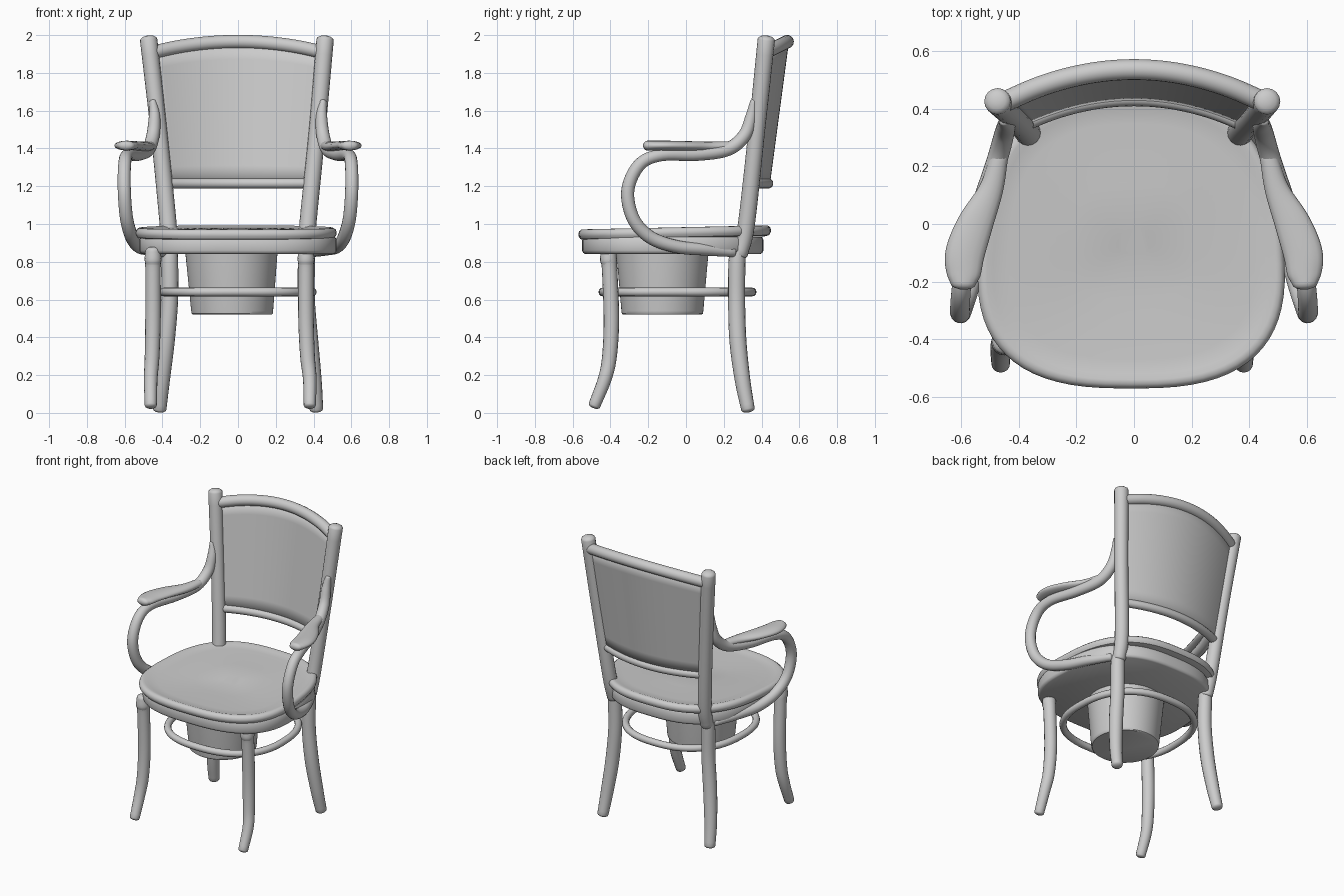
import bpy, bmesh, math
from mathutils import Vector, Quaternion

if "Cube" in bpy.data.objects:
    bpy.data.objects.remove(bpy.data.objects["Cube"])

grey = bpy.data.materials.new("plain grey")
grey.use_nodes = True
grey.diffuse_color = (0.6, 0.6, 0.6, 1)
grey.node_tree.nodes["Principled BSDF"].inputs["Base Color"].default_value = (0.6, 0.6, 0.6, 1)


def finish(name, bm, angle=50):
    """Turn a bmesh into a smooth-shaded object."""
    bmesh.ops.recalc_face_normals(bm, faces=bm.faces)
    mesh = bpy.data.meshes.new(name)
    bm.to_mesh(mesh)
    bm.free()
    mesh.materials.append(grey)
    obj = bpy.data.objects.new(name, mesh)
    bpy.context.collection.objects.link(obj)
    bpy.ops.object.select_all(action="DESELECT")
    obj.select_set(True)
    bpy.context.view_layer.objects.active = obj
    bpy.ops.object.shade_smooth_by_angle(angle=math.radians(angle))
    return obj


def loft(name, rings, angle=50):
    """Skin a list of closed rings and cap both ends."""
    bm = bmesh.new()
    loops = [[bm.verts.new(p) for p in ring] for ring in rings]
    n = len(loops[0])
    for a, b in zip(loops, loops[1:]):
        for i in range(n):
            j = (i + 1) % n
            bm.faces.new((a[i], a[j], b[j], b[i]))
    bm.faces.new(loops[0])
    bm.faces.new(loops[-1])
    return finish(name, bm, angle)


def spline(points, steps=6):
    """Catmull-Rom resampling of (x, y, z, radius) points."""
    p = [Vector(q) for q in points]
    p = [2 * p[0] - p[1]] + p + [2 * p[-1] - p[-2]]
    out = []
    for a, b, c, d in zip(p, p[1:], p[2:], p[3:]):
        for k in range(steps):
            t = k / steps
            out.append(0.5 * (2 * b + (c - a) * t + (2 * a - 5 * b + 4 * c - d) * t * t
                              + (3 * b - a - 3 * c + d) * t ** 3))
    return out + [p[-2]]


def rod(name, points, flat=None, sides=16):
    """Sweep a round (or flattened to a fixed half height) section with rounded ends."""
    path = spline(points)
    pos = [q.to_3d() for q in path]
    rad = [q[3] for q in path]
    tan = [(pos[min(i + 1, len(pos) - 1)] - pos[max(i - 1, 0)]).normalized() for i in range(len(pos))]
    side = tan[0].cross(Vector((0, 0, 1)) if abs(tan[0].z) < 0.9 else Vector((0, 1, 0))).normalized()
    frames = []
    for i, t in enumerate(tan):
        if i:
            side = tan[i - 1].rotation_difference(t) @ side
        frames.append((pos[i], t, side.copy(), t.cross(side), rad[i], 1))
    caps = [math.radians(a) for a in (25, 50, 75)]
    c, t, s, u, r, _ = frames[0]
    head = [(c - t * r * (math.sin(a) - 1) * 1 - t * r, t, s, u, r, math.cos(a)) for a in reversed(caps)]
    head = [(c - t * (r * 0.5 * math.sin(a)), t, s, u, r, math.cos(a)) for a in reversed(caps)]
    c, t, s, u, r, _ = frames[-1]
    tail = [(c + t * (r * 0.5 * math.sin(a)), t, s, u, r, math.cos(a)) for a in caps]
    rings = []
    for c, t, s, u, r, k in head + frames + tail:
        h = flat or r
        rings.append([c + s * (r * k * math.cos(w)) + u * (h * k * math.sin(w))
                      for w in (2 * math.pi * i / sides for i in range(sides))])
    return loft(name, rings, 60)


def outline(a, b, cx, cy, n=2.7, taper=0.16, count=72):
    """Rounded-square plan shape, wider towards the front."""
    pts = []
    for i in range(count):
        w = 2 * math.pi * i / count
        c, s = math.cos(w), math.sin(w)
        y = cy + b * math.copysign(abs(s) ** (2 / n), s)
        x = a * math.copysign(abs(c) ** (2 / n), c) * (1 - taper * (y + 0.1))
        pts.append((cx + x, y))
    return pts


def slab(name, plan, cy, profile, tilt=0.0):
    """Stack scaled copies of a plan shape; profile holds (scale, height)."""
    return loft(name, [[(x * k, cy + (y - cy) * k, z + tilt * (y - cy)) for x, y in plan]
                       for k, z in profile], 40)


# Seat: rounded lid over a plain bentwood frame
slab("seat_lid", outline(0.53, 0.51, -0.01, -0.06), -0.06,
     [(0.94, 0.925), (0.98, 0.931), (0.997, 0.945), (1, 0.957), (0.993, 0.971), (0.97, 0.981),
      (0.94, 0.982), (0.9, 0.975), (0.8, 0.972), (0.4, 0.968), (0.1, 0.967)], 0.02)
slab("seat_frame", outline(0.52, 0.48, 0, -0.07), -0.07,
     [(0.97, 0.842), (0.99, 0.848), (1, 0.86), (1, 0.915), (0.985, 0.93)])

# Bucket below the seat
slab("bucket", [(x - 0.035, y) for x, y in outline(0.245, 0.245, 0, -0.125, 2, 0)], -0.125,
     [(0.85, 0.52), (0.875, 0.525), (0.885, 0.54), (1, 0.86)])

# Stretcher ring joining the legs
ring_bm = bmesh.new()
plan = outline(0.395, 0.395, 0, -0.045, 2.4, 0.08)
loops = []
for i, (x, y) in enumerate(plan):
    nx, ny = plan[(i + 1) % len(plan)]
    px, py = plan[i - 1]
    out = Vector((ny - py, px - nx, 0)).normalized()
    loops.append([ring_bm.verts.new(Vector((x, y, 0.64)) + out * 0.023 * math.cos(w)
                                    + Vector((0, 0, 0.023 * math.sin(w))))
                  for w in (math.pi * k / 6 for k in range(12))])
for i, a in enumerate(loops):
    b = loops[(i + 1) % len(loops)]
    for k in range(12):
        ring_bm.faces.new((a[k], a[(k + 1) % 12], b[(k + 1) % 12], b[k]))
finish("stretcher_ring", ring_bm)

# Front legs, each with its own stance
for label, x in (("right", -0.45), ("left", 0.36)):
    out = -0.012 if x < 0 else 0.02
    rod(label + "_front_leg", [(x, -0.41, 0.86, 0.04), (x, -0.41, 0.81, 0.045), (x, -0.405, 0.77, 0.041),
                               (x, -0.395, 0.5, 0.041), (x + out * 0.4, -0.405, 0.3, 0.039),
                               (x + out, -0.43, 0.18, 0.036), (x + out, -0.485, 0.04, 0.032)])

# Parts that come in pairs
for label, m in (("right", -1), ("left", 1)):
    rod(label + "_back_post", [(m * 0.467 - 0.006, 0.425, 1.975, 0.046), (m * 0.42, 0.375, 1.5, 0.044),
                               (m * 0.37, 0.32, 1.0, 0.045), (m * 0.362, 0.285, 0.84, 0.042)])
    rod(label + "_rear_leg", [(m * 0.362, 0.278, 0.87, 0.04), (m * 0.362, 0.27, 0.8, 0.045),
                              (m * 0.362, 0.268, 0.6, 0.045), (m * 0.38, 0.275, 0.38, 0.045),
                              (m * 0.402, 0.3, 0.17, 0.041), (m * 0.415, 0.328, 0.02, 0.036)])
    rod(label + "_arm_loop", [(m * 0.45, 0.358, 1.65, 0.018), (m * 0.442, 0.345, 1.57, 0.03),
                              (m * 0.45, 0.31, 1.47, 0.035), (m * 0.475, 0.22, 1.395, 0.036),
                              (m * 0.53, 0.06, 1.368, 0.034), (m * 0.585, -0.13, 1.365, 0.033),
                              (m * 0.6, -0.245, 1.315, 0.034), (m * 0.602, -0.308, 1.18, 0.035),
                              (m * 0.59, -0.28, 1.03, 0.035), (m * 0.562, -0.19, 0.93, 0.035),
                              (m * 0.525, -0.05, 0.88, 0.034), (m * 0.47, 0.1, 0.865, 0.032),
                              (m * 0.4, 0.25, 0.85, 0.025)])
    rod(label + "_armrest", [(m * 0.465, 0.24, 1.412, 0.03), (m * 0.495, 0.12, 1.41, 0.042),
                             (m * 0.55, 0, 1.413, 0.062), (m * 0.585, -0.1, 1.415, 0.068),
                             (m * 0.59, -0.17, 1.415, 0.06), (m * 0.592, -0.205, 1.415, 0.045)], flat=0.026)


# Bowed back rest: crest rail, lower rail and thin panel between them
def bow(s, half, y, depth, z, rise):
    k = 1 - s * s
    return Vector((s * half, y + depth * k, z + rise * k))


def crest(s):
    return bow(s, 0.445, 0.425, 0.11, 1.91, 0.055)


def lower(s):
    return bow(s, 0.375, 0.35, 0.085, 1.215, 0.0)


steps = [i / 4 - 1 for i in range(9)]
rod("crest_rail", [(*crest(s), 0.036) for s in steps])
rod("lower_rail", [(*lower(s), 0.027) for s in steps])

panel_bm = bmesh.new()
grid = [[panel_bm.verts.new(lower(i / 12 - 1).lerp(crest(i / 12 - 1), j / 8)) for i in range(25)]
        for j in range(9)]
for a, b in zip(grid, grid[1:]):
    for i in range(24):
        panel_bm.faces.new((a[i], a[i + 1], b[i + 1], b[i]))
panel = finish("back_panel", panel_bm)
thick = panel.modifiers.new("thickness", "SOLIDIFY")
thick.thickness = 0.02
thick.offset = 0
